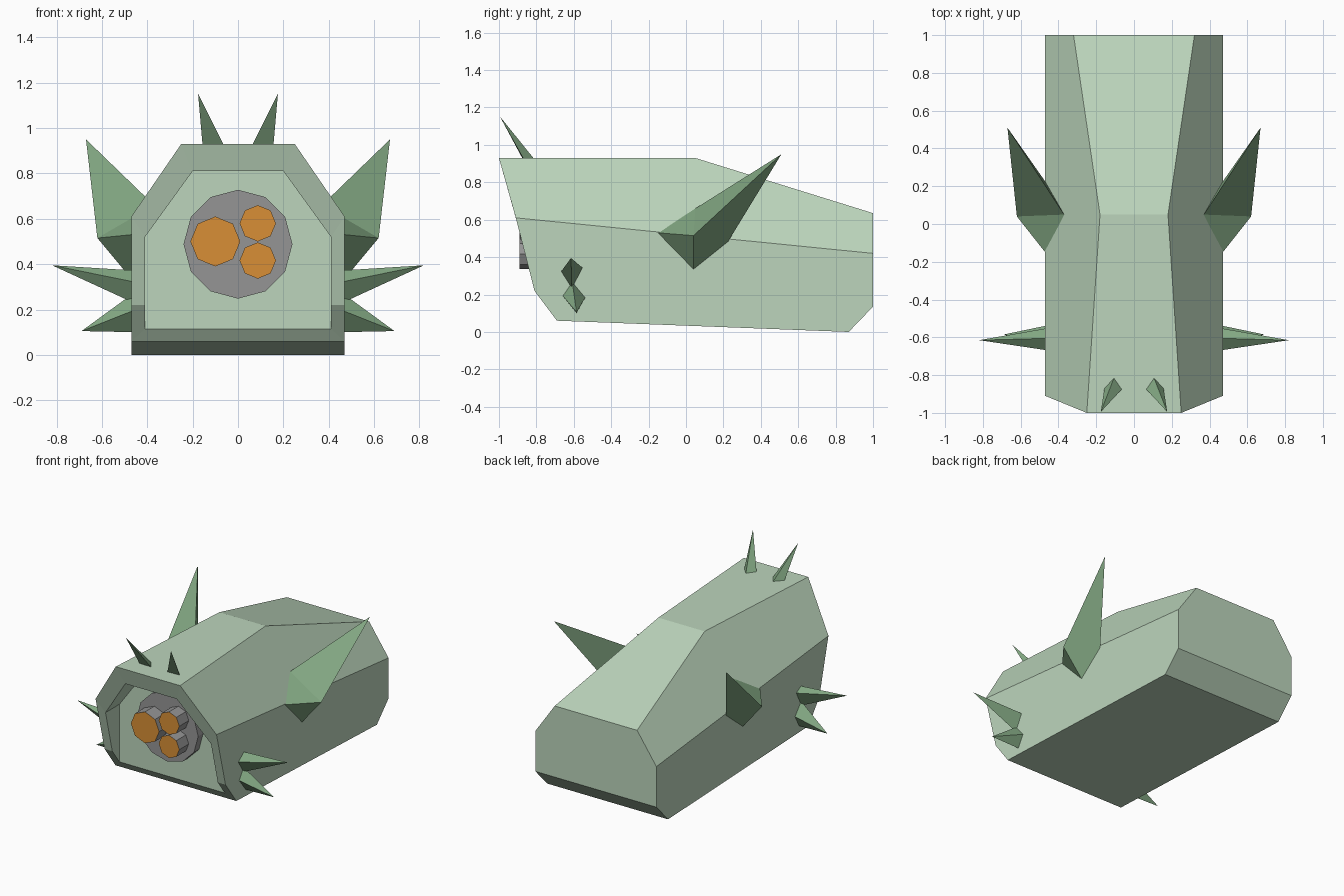
import bpy, bmesh, math
from mathutils import Vector

if "Cube" in bpy.data.objects:
    bpy.data.objects.remove(bpy.data.objects["Cube"])


def srgb(r, g, b):
    lin = [(c / 255 / 12.92) if c < 10 else ((c / 255 + 0.055) / 1.055) ** 2.4 for c in (r, g, b)]
    return (*lin, 1.0)


def material(name, rgb):
    m = bpy.data.materials.new(name)
    m.diffuse_color = srgb(*rgb)
    m.use_nodes = True
    m.node_tree.nodes["Principled BSDF"].inputs["Base Color"].default_value = m.diffuse_color
    return m


PALE = material("pale green", (188, 213, 188))
LEAF = material("leaf green", (131, 168, 131))
GREY = material("grey", (149, 149, 149))
ORANGE = material("orange", (216, 143, 54))


def make(name, bm, *mats):
    bmesh.ops.remove_doubles(bm, verts=bm.verts, dist=1e-5)
    bmesh.ops.recalc_face_normals(bm, faces=bm.faces)
    me = bpy.data.meshes.new(name)
    bm.to_mesh(me)
    bm.free()
    for m in mats:
        me.materials.append(m)
    ob = bpy.data.objects.new(name, me)
    bpy.context.collection.objects.link(ob)
    return ob


def flip(p):
    return (-p[0], p[1], p[2])


def add_face(bm, pts):
    return bm.faces.new([bm.verts.new(p) for p in pts])


# Body shell: outline points of the right half
top_f, top_m, top_r = (.25, -1, .93), (.18, .05, .93), (.32, 1, .635)
side_f, side_r = (.47, -.91, .61), (.47, 1, .42)
chin, sill = (.47, -.81, .22), (.47, -.69, .06)
belly, tail = (.47, .87, 0), (.47, 1, .135)
# Opening in the front, and the flat panel at its back
hole = [(.20, -.966, .81), (.41, -.885, .52), (.41, -.81, .22), (.41, -.73, .115)]
back = [(x, -.73, z) for x, y, z in hole]

bm = bmesh.new()
half = [
    [side_f, chin, sill, belly, tail, side_r],
    [top_f, side_f, side_r, top_r, top_m],
    [top_f, side_f, hole[1], hole[0]],
    [side_f, chin, hole[2], hole[1]],
    [chin, sill, hole[3], hole[2]],
    [hole[0], hole[1], back[1], back[0]],
    [hole[1], hole[2], back[2], back[1]],
    [hole[2], hole[3], back[2]],
]
for f in half:
    add_face(bm, f)
    add_face(bm, [flip(p) for p in f])
# Strips across the middle
for a, b in [(top_f, top_m), (top_m, top_r), (tail, belly), (belly, sill),
             (sill, hole[3]), (top_f, hole[0]), (hole[0], back[0])]:
    add_face(bm, [a, b, flip(b), flip(a)])
for loop in ([top_r, side_r, tail], back):
    add_face(bm, list(loop) + [flip(p) for p in reversed(loop)])
make("body_shell", bm, PALE)


# Bent side horns: a three-sided ring with a long tip and a short front point
A, K, E = (.37, .05, .66), (.62, .04, .515), (.34, .04, .18)
T, D = (.67, .51, .95), (.47, -.15, .53)
horn = [(p, q, apex) for apex in (T, D) for p, q in ((A, K), (K, E), (E, A))]


def spike(tip, base):
    n = len(base)
    return [(base[i], base[(i + 1) % n], tip) for i in range(n)] + [tuple(base)]


# Spikes on the cheeks and the brow
upper = spike((.82, -.615, .395),
              [(.45, y, z) for y, z in ((-.67, .32), (-.605, .372), (-.55, .34), (-.61, .225))])
lower = spike((.69, -.585, .105),
              [(.45, y, z) for y, z in ((-.665, .20), (-.61, .28), (-.535, .19), (-.585, .10))])
brow = spike((.176, -.995, 1.152),
             [(.055, -.865, .91), (.10, -.80, .91), (.155, -.86, .91)])

for name, faces in (("side_horn", horn), ("upper_cheek_spike", upper),
                    ("lower_cheek_spike", lower), ("brow_spike", brow)):
    for side in ("right", "left"):
        bm = bmesh.new()
        for f in faces:
            add_face(bm, f if side == "right" else [flip(p) for p in f])
        make(f"{name}_{side}", bm, LEAF)


# Round plate and lens barrels; faces turned to the front take the lens colour
def drum(name, x, z, r, sides, y0, y1, *mats):
    bm = bmesh.new()
    rings = [[(x + r * math.sin(2 * math.pi * i / sides), y,
               z + r * math.cos(2 * math.pi * i / sides)) for i in range(sides)]
             for y in (y0, y1)]
    for i in range(sides):
        j = (i + 1) % sides
        add_face(bm, [rings[0][i], rings[0][j], rings[1][j], rings[1][i]])
    add_face(bm, rings[1])
    front = add_face(bm, rings[0])
    front.material_index = len(mats) - 1
    make(name, bm, *mats)


drum("eye_plate", 0, .488, .24, 12, -.785, -.72, GREY)
for name, x, z, r in (("large_lens", -.10, .50, .11),
                      ("upper_small_lens", .087, .58, .08),
                      ("lower_small_lens", .087, .416, .08)):
    drum(name, x, z, r, 8, -.89, -.77, GREY, ORANGE)
